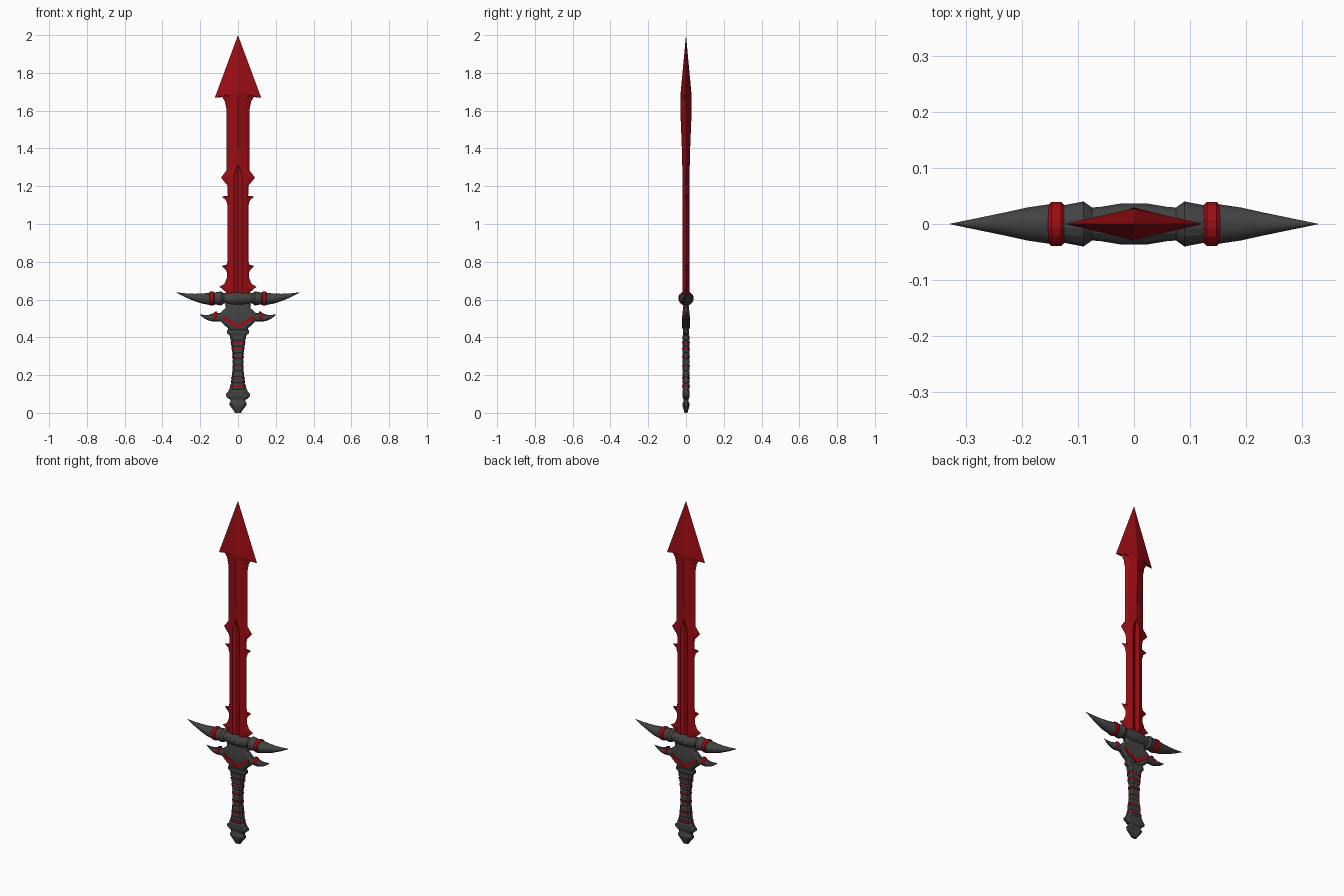
import bpy, bmesh, math

if "Cube" in bpy.data.objects:
    bpy.data.objects.remove(bpy.data.objects["Cube"])


def material(name, rgb):
    m = bpy.data.materials.new(name)
    m.diffuse_color = (*rgb, 1)
    m.use_nodes = True
    m.node_tree.nodes["Principled BSDF"].inputs["Base Color"].default_value = m.diffuse_color
    return m


RED = material("red_metal", (0.33, 0.004, 0.007))
DARK = material("dark_metal", (0.055, 0.055, 0.055))


def loft(name, sections, mat):
    """Skin a list of equal-length point rings, with capped ends."""
    bm = bmesh.new()
    rings = [[bm.verts.new(p) for p in s] for s in sections]
    n = len(rings[0])
    for a, b in zip(rings, rings[1:]):
        for i in range(n):
            j = (i + 1) % n
            bm.faces.new((a[i], a[j], b[j], b[i]))
    bm.faces.new(rings[0][::-1])
    bm.faces.new(rings[-1])
    bmesh.ops.remove_doubles(bm, verts=bm.verts, dist=0.0003)
    bmesh.ops.recalc_face_normals(bm, faces=bm.faces)
    me = bpy.data.meshes.new(name)
    bm.to_mesh(me)
    bm.free()
    me.materials.append(mat)
    ob = bpy.data.objects.new(name, me)
    bpy.context.collection.objects.link(ob)
    return ob


def smooth(ob, angle=35):
    bpy.ops.object.select_all(action='DESELECT')
    bpy.context.view_layer.objects.active = ob
    ob.select_set(True)
    bpy.ops.object.shade_smooth_by_angle(angle=math.radians(angle))


def slab(z, w, d, f=0.72):
    """Flattened octagon at height z."""
    return [(w, -d * .5, z), (w * f, -d, z), (-w * f, -d, z), (-w, -d * .5, z),
            (-w, d * .5, z), (-w * f, d, z), (w * f, d, z), (w, d * .5, z)]


def disc(x, z, rz, ry, n=16):
    """Ellipse facing along x."""
    return [(x, ry * math.cos(2 * math.pi * (i + .5) / n),
             z + rz * math.sin(2 * math.pi * (i + .5) / n)) for i in range(n)]


# Blade: edge z, half width, middle z, groove half width, rim depth, centre depth
def blade_ring(ez, w, mz, g, ry, cy):
    head = mz > 1.6
    b, by = (w * .5, ry * .5) if head else (.048, .009)
    bz = (ez + mz) / 2
    half = [(w, 0, ez), (b, -by, bz), (g, -ry, mz), (0, -cy, mz),
            (-g, -ry, mz), (-b, -by, bz)]
    return half + [(-x, -y, z) for x, y, z in half]


edge = [(.615, .05), (.64, .065), (.668, .098), (.683, .072), (.72, .057), (.75, .06),
        (.778, .085), (.785, .06), (.80, .056), (1.10, .056), (1.125, .063),
        (1.145, .085), (1.15, .054), (1.205, .057), (1.245, .09)]
rows = [(z, w, z, .022, .019, .010) for z, w in edge]
rows += [(1.285, .06, 1.275, .018, .019, .011), (1.31, .06, 1.315, 0, .02, .02),
         (1.40, .06, 1.40, 0, .022, .022), (1.60, .06, 1.60, 0, .03, .03),
         (1.65, .07, 1.64, 0, .03, .03), (1.682, .09, 1.67, 0, .029, .029),
         (1.668, .123, 1.70, 0, .028, .028), (2.0, .0001, 2.0, 0, .0001, .0001)]
loft("blade", [blade_ring(*r) for r in rows], RED)

# Cross guard barrel and its collars
barrel = [(.125, .034), (.09, .041), (.075, .03), (.06, .031), (.025, .037)]
prof = [(-x, r) for x, r in barrel] + [(x, r) for x, r in barrel[::-1]]
smooth(loft("guard_barrel", [disc(x, .606, r * .93, r) for x, r in prof], DARK), 20)

for s, side in ((-1, "left"), (1, "right")):
    # Red ring and upper horn
    ring = [(.124, .034), (.13, .040), (.147, .040), (.153, .034)]
    loft("guard_ring_" + side, [disc(s * x, .605, r * .93, r) for x, r in ring], RED)
    horn = [(.15, .604, .033, .036), (.19, .605, .027, .030), (.23, .611, .020, .021),
            (.28, .623, .0105, .0105), (.328, .638, .0004, .0004)]
    smooth(loft("guard_horn_" + side, [disc(s * x, z, a, b) for x, z, a, b in horn], DARK))
    # Lower small horn with red band
    wing = [(.06, .50, .026, .016), (.10, .507, .022, .016), (.13, .505, .022, .016),
            (.155, .504, .015, .012), (.18, .510, .009, .007), (.205, .522, .0004, .0004)]
    smooth(loft("lower_horn_" + side, [disc(s * x, z, a, b, 10) for x, z, a, b in wing], DARK))
    band = [(.112, .515, .022, .017), (.122, .510, .026, .019), (.130, .505, .022, .017)]
    loft("lower_horn_band_" + side, [disc(s * x, z, a, b, 10) for x, z, a, b in band], RED)

# Shield-shaped block under the guard
block = [(.585, .055, .014), (.572, .068, .014), (.555, .066, .016), (.535, .088, .018),
         (.515, .104, .019), (.495, .100, .019), (.47, .078, .018), (.45, .055, .016),
         (.437, .050, .012)]
loft("shield_block", [slab(*r, .78) for r in block], DARK)

# Red chevron inlay, visible front and back
vee = [(-.08, .515), (0, .468), (.08, .515), (.08, .495), (0, .447), (-.08, .495)]
loft("chevron_inlay", [[(x, y, z) for x, z in vee] for y in (-.0215, .0215)], RED)

# Collar between block and grip
collar = [(.445, .045, .012), (.438, .058, .017), (.422, .058, .017), (.408, .042, .013)]
loft("grip_collar", [slab(*r) for r in collar], DARK)

# Grip built of wrapped segments, slimmest in the middle
def grip_width(z):
    return .027 + .016 * abs((z - .265) / .145) ** 1.6


grip = []
n = 9
for i in range(n):
    z0, z1 = .125 + .29 * i / n, .125 + .29 * (i + 1) / n
    for z, k in ((z0, -.002), (z0 + .005, .001), (z1 - .005, .001)):
        grip.append(slab(z, grip_width(z) + k, .018 + k))
loft("grip", grip, DARK)

# Thin red wraps
for i, z in enumerate((.14, .185, .25, .295, .34, .375)):
    w = grip_width(z) + .003
    loft(f"grip_wrap_{i + 1}", [slab(z - .004, w, .0205), slab(z + .004, w, .0205)], RED)

# Pommel: flared ring and faceted end
ring = [(.13, .046, .015), (.112, .052, .019), (.10, .064, .019), (.088, .064, .019),
        (.072, .046, .014)]
loft("pommel_ring", [slab(*r) for r in ring], DARK)
end = [(.076, .038, .012), (.06, .040, .014), (.05, .046, .019), (.04, .044, .019),
       (.008, .020, .010), (0, .016, .008)]
loft("pommel_end", [slab(*r) for r in end], DARK)
